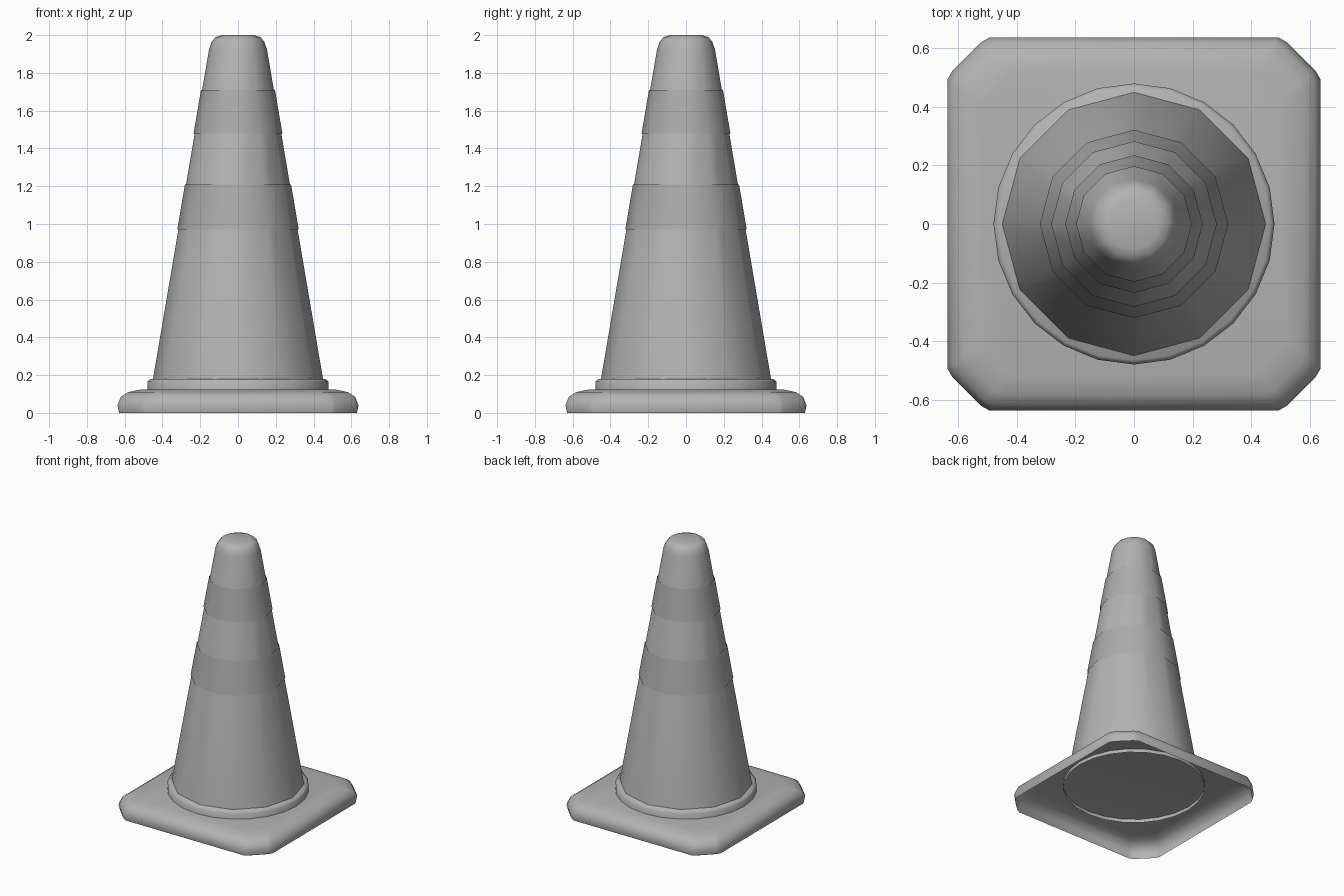
import bpy, bmesh, math

if "Cube" in bpy.data.objects:
    bpy.data.objects.remove(bpy.data.objects["Cube"])


def circle(n):
    return [(math.cos(2 * math.pi * i / n), math.sin(2 * math.pi * i / n)) for i in range(n)]


def material(name, v):
    m = bpy.data.materials.new(name)
    m.diffuse_color = (v, v, v, 1)
    m.use_nodes = True
    m.node_tree.nodes["Principled BSDF"].inputs["Base Color"].default_value = m.diffuse_color
    return m


def loft(name, outline, profile, mat, cap_top=False, angle=40):
    """Stack scaled copies of a unit outline along (scale, z) profile points."""
    bm = bmesh.new()
    rings = [[bm.verts.new((x * s, y * s, z)) for x, y in outline] for s, z in profile]
    n = len(outline)
    for a, b in zip(rings, rings[1:]):
        for i in range(n):
            j = (i + 1) % n
            bm.faces.new((a[i], a[j], b[j], b[i]))
    if cap_top:
        bm.faces.new(rings[-1])
    mesh = bpy.data.meshes.new(name)
    bm.to_mesh(mesh)
    bm.free()
    mesh.materials.append(mat)
    ob = bpy.data.objects.new(name, mesh)
    bpy.context.collection.objects.link(ob)
    bpy.ops.object.select_all(action='DESELECT')
    ob.select_set(True)
    bpy.context.view_layer.objects.active = ob
    bpy.ops.object.shade_smooth_by_angle(angle=math.radians(angle))
    return ob


def cone_radius(z):
    return 0.45 - (z - 0.18) * 0.17


rubber = material("rubber_grey", 0.45)
band_grey = material("band_grey", 0.41)

# Square foot plate with cut corners, open underneath
corner = [(0.635, 0.49), (0.617, 0.522), (0.522, 0.617), (0.49, 0.635)]
outline = []
for k in range(4):
    c, s = [(1, 0), (0, 1), (-1, 0), (0, -1)][k]
    outline += [((x * c - y * s) / 0.635, (x * s + y * c) / 0.635) for x, y in corner]
loft("foot_plate", outline,
     [(0.63, 0), (0.638, 0.04), (0.62, 0.085), (0.582, 0.11), (0.52, 0.123)],
     rubber, cap_top=True, angle=80)

# Round collar with bevelled top, open below the plate's top
loft("collar", circle(24), [(0.48, 0.097), (0.48, 0.165), (0.465, 0.18)],
     rubber, cap_top=True, angle=60)

# Twelve-sided cone with rounded tip
loft("cone_body", circle(12),
     [(cone_radius(0.17), 0.17), (cone_radius(1.925), 1.925),
      (0.138, 1.968), (0.117, 1.99), (0.085, 2.0)],
     rubber, cap_top=True)

# Open reflective bands lying just outside the cone
for name, z0, z1 in (("lower_band", 0.97, 1.21), ("upper_band", 1.48, 1.71)):
    loft(name, circle(12), [(cone_radius(z) + 0.006, z) for z in (z0, z1)], band_grey)
